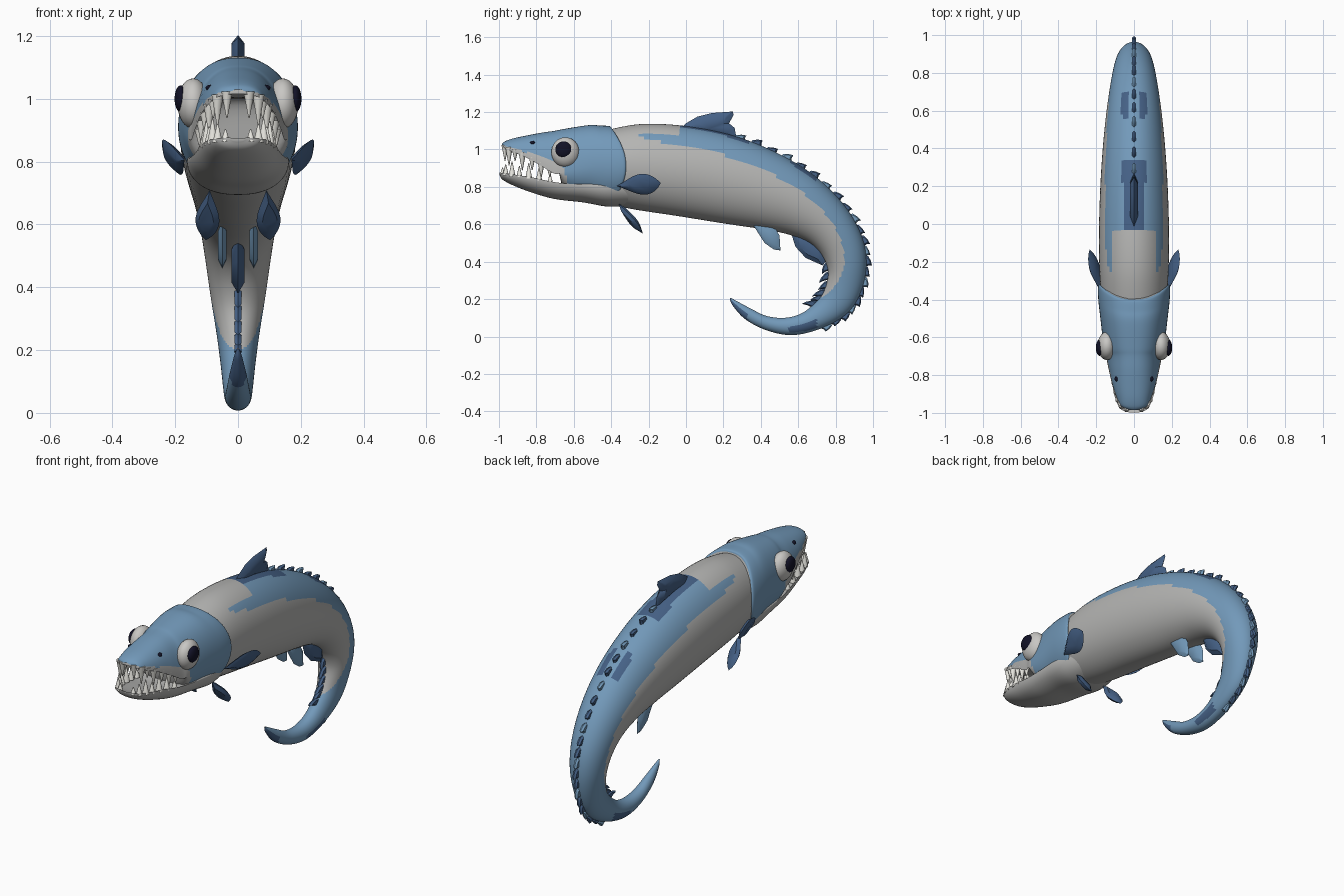
import bpy, bmesh
from math import sin, cos, pi, copysign
from mathutils import Vector, Matrix

if "Cube" in bpy.data.objects:
    bpy.data.objects.remove(bpy.data.objects["Cube"])


def material(name, rgb):
    m = bpy.data.materials.new(name)
    m.use_nodes = True
    m.diffuse_color = (*rgb, 1)
    bsdf = m.node_tree.nodes["Principled BSDF"]
    bsdf.inputs["Base Color"].default_value = (*rgb, 1)
    bsdf.inputs["Roughness"].default_value = 0.7
    return m


BLUE = material("back blue", (0.17, 0.32, 0.49))
GREY = material("belly grey", (0.46, 0.46, 0.45))
NAVY = material("fin blue", (0.06, 0.12, 0.24))
TOOTH = material("tooth white", (0.82, 0.81, 0.76))
EYE = material("eye grey", (0.58, 0.57, 0.55))
PUPIL = material("pupil black", (0.006, 0.006, 0.02))
SKIN = [BLUE, GREY, NAVY]
parts = []


def finish(name, bm, mats):
    bmesh.ops.recalc_face_normals(bm, faces=bm.faces)
    mesh = bpy.data.meshes.new(name)
    bm.to_mesh(mesh)
    bm.free()
    for m in mats:
        mesh.materials.append(m)
    ob = bpy.data.objects.new(name, mesh)
    bpy.context.collection.objects.link(ob)
    parts.append(ob)
    return ob


def blend(table, t):
    """Smooth interpolation between the rows of a station table."""
    i = min(int(t), len(table) - 2)
    f = t - i
    rows = [table[max(0, min(len(table) - 1, i + k))] for k in (-1, 0, 1, 2)]
    return [b + f * (c - a + f * (2 * a - 5 * b + 4 * c - d + f * (3 * (b - c) + d - a))) / 2
            for a, b, c, d in zip(*rows)]


def loft(name, table, ring, paint, sub=8, n=64):
    bm = bmesh.new()
    stations = [blend(table, k / sub) for k in range((len(table) - 1) * sub + 1)]
    rings = [[bm.verts.new(ring(s, 2 * pi * j / n)) for j in range(n)] for s in stations]
    for s, r0, r1 in zip(stations, rings, rings[1:]):
        for j in range(n):
            k = (j + 1) % n
            f = bm.faces.new((r0[j], r0[k], r1[k], r1[j]))
            f.material_index = paint(s, f.calc_center_median(), sin(2 * pi * (j + 0.5) / n))
    for r in (rings[0], rings[-1]):
        bm.faces.new(r).material_index = 1
    return finish(name, bm, SKIN)


# Body: top y, top z, bottom y, bottom z, half width, height where the blue starts
BODY = [
    (-.48, 1.09, -.48, .72, .165, .62), (-.25, 1.135, -.28, .68, .182, .62),
    (0, 1.125, -.05, .645, .185, .56), (.25, 1.075, .2, .605, .177, .5),
    (.48, .985, .4, .575, .162, .43), (.68, .865, .55, .545, .143, .33),
    (.84, .71, .66, .5, .122, .2), (.935, .55, .73, .43, .104, 0),
    (.965, .4, .76, .34, .087, -.2), (.94, .25, .74, .25, .068, -.65),
    (.87, .13, .7, .19, .056, -1.1), (.74, .05, .62, .125, .048, -1.1),
    (.58, .008, .53, .1, .043, -1.1), (.44, .03, .43, .11, .037, -1.1),
    (.32, .09, .345, .15, .027, -1.1), (.25, .165, .27, .19, .013, -1.1),
    (.234, .203, .238, .207, .003, -1.1)]


def body_ring(s, a):
    top, bottom = Vector((0, s[0], s[1])), Vector((0, s[2], s[3]))
    return (top + bottom) / 2 + (top - bottom) / 2 * sin(a) + Vector((s[4] * cos(a), 0, 0))


def body_paint(s, c, v):
    x, y = abs(c.x), c.y
    if v > 0 and (x < .06 and -.02 < y < .33 or .03 < x < .065 and .55 < y < .7):
        return 2
    if y < -.24 or (y < -.03 and x < .115) or v < s[5]:
        return 1
    return 0


loft("body", BODY, body_ring, body_paint)

# Head and jaw: y, half width, lip height, rise above lip, rise below lip, rear bow
HEAD = [
    (-.985, .025, 1.015, .015, 0, 0), (-.965, .068, 1.005, .04, .01, 0),
    (-.92, .092, .985, .075, .03, 0), (-.85, .115, .955, .12, .05, 0),
    (-.77, .134, .91, .18, .09, 0), (-.7, .148, .87, .23, .11, 0),
    (-.65, .16, .88, .23, -.1, 0), (-.5, .178, .91, .22, -.18, .02),
    (-.4, .189, .91, .218, -.2, .06), (-.335, .19, .91, .215, -.205, .075),
    (-.32, .182, .91, .205, -.2, .08)]
JAW = [
    (-.998, .025, .877, -.003, -.012, 0), (-.98, .07, .873, -.01, -.035, 0),
    (-.92, .1, .866, -.025, -.06, 0), (-.82, .12, .85, -.03, -.082, 0),
    (-.7, .138, .825, -.02, -.09, 0), (-.55, .155, .81, .02, -.093, 0),
    (-.42, .162, .8, .05, -.105, 0), (-.3, .14, .8, .03, -.1, 0)]


def head_ring(s, a):
    y, w, lip, above, below, bow = s
    c, v = cos(a), sin(a)
    z = lip + (above * v if v > 0 else -below * v)
    return Vector((w * copysign(abs(c) ** .85, c), y - bow * v * v, z))


def head_paint(s, c, v):
    if c.y < -.67:
        return 0 if v > 0 and c.z > 1.02 - .3 * (c.y + .97) else 1
    return 0 if c.z > max(.77, .93 - 2.6 * (c.y + .67)) else 1


loft("head", HEAD, head_ring, head_paint)
loft("lower_jaw", JAW, head_ring, lambda s, c, v: 1)


def ellipsoid(name, centre, radii, mat):
    bm = bmesh.new()
    bmesh.ops.create_uvsphere(bm, u_segments=28, v_segments=16, radius=1,
                              matrix=Matrix.Translation(centre) @ Matrix.Diagonal((*radii, 1)))
    finish(name, bm, [mat])


def teeth(name, table, steps, direction):
    """Cones standing along both sides of a lip."""
    bm = bmesh.new()
    for t, height in steps:
        for side in (0, pi):
            p = head_ring(blend(table, t), side)
            p.x *= .88
            p.y += .012
            p.z += direction * (height / 2 - .012)
            bmesh.ops.create_cone(bm, cap_ends=True, segments=10, radius2=.002, depth=height,
                                  radius1=.012 + height / 12,
                                  matrix=Matrix.Translation(p) @ Matrix.Rotation(pi * (direction < 0), 4, 'X'))
    finish(name, bm, [TOOTH])


teeth("upper_teeth", HEAD, [(.4, .085), (1.2, .1), (1.9, .06), (2.5, .095), (3.2, .07), (3.8, .08), (4.4, .05)], -1)
teeth("lower_teeth", JAW, [(.5, .04), (1.1, .06), (1.7, .08), (2.2, .06), (2.7, .085), (3.2, .07), (3.7, .05)], 1)


def fin(name, outline, origin, u, v, thick, mat):
    """Lens-shaped plate with a thin rim, spanned by u and v."""
    bm = bmesh.new()
    origin, u, v = Vector(origin), Vector(u), Vector(v)
    normal = u.cross(v).normalized()
    rim = [origin + u * a + v * b for a, b in outline]
    mid = sum(rim, Vector()) / len(rim)
    edge = [bm.verts.new(p) for p in rim]
    for side in (1, -1):
        inner = [bm.verts.new(mid.lerp(p, .6) + normal * thick * side) for p in rim]
        bm.faces.new(inner)
        for i in range(len(rim)):
            k = (i + 1) % len(rim)
            bm.faces.new((edge[i], edge[k], inner[k], inner[i]))
    return finish(name, bm, [mat])


# Rounded paddle outline, unit length and half width
half = [(k / 12, sin(pi * (k / 12) ** 1.4) ** .8) for k in range(1, 12)]
PADDLE = [(0, 0)] + half + [(1, 0)] + [(a, -b) for a, b in reversed(half)]
VENTRAL = [(.35, .61), (.46, .61), (.5, .54), (.505, .46), (.47, .465), (.42, .5)]

for side, label in ((1, "left"), (-1, "right")):
    ellipsoid(label + "_eye", (side * .143, -.645, .985), (.05, .075, .08), EYE)
    ellipsoid(label + "_pupil", (side * .182, -.655, 1), (.02, .043, .043), PUPIL)
    ellipsoid(label + "_nostril", (side * .088, -.82, 1.035), (.015, .014, .01), PUPIL)
    fin(label + "_pectoral_fin", PADDLE, (side * .17, -.37, .805), (side * .065, .235, .015),
        (side * .026, -.01, .056), .014, NAVY)
    fin(label + "_pelvic_fin", PADDLE, (side * .09, -.36, .71), (side * .012, .13, -.16),
        (side * .038, .01, .006), .016, NAVY)
    fin(label + "_ventral_fin", VENTRAL, (side * .05, 0, 0), (0, 1, 0), (0, 0, 1), .014, BLUE)

# Single fins on the centre line
DORSAL = [(-.04, 1.1), (0, 1.14), (.06, 1.175), (.14, 1.195), (.25, 1.203), (.255, 1.185),
          (.23, 1.14), (.26, 1.115), (.27, 1.06), (.1, 1.09)]
ANAL = [(.56, .56), (.585, .48), (.64, .42), (.73, .38), (.745, .4), (.74, .46), (.66, .56)]
for name, outline in (("dorsal_fin", DORSAL), ("anal_fin", ANAL)):
    fin(name, outline, (0, 0, 0), (0, 1, 0), (0, 0, 1), .02, NAVY)

# Rows of small raked finlets following the back and the underside of the tail
FINLET = [(-.5, -.4), (-.3, .35), (.15, .8), (.6, 1), (.5, .4), (.55, -.4)]
for name, first, last, count, angle, length, height in (
        ("back_finlet", 3.15, 10.9, 22, pi / 2, .062, .03),
        ("tail_finlet", 7.6, 10.2, 6, -pi / 2, .05, .05)):
    for k in range(count):
        t = first + (last - first) * k / (count - 1)
        p = body_ring(blend(BODY, t), angle)
        ahead = body_ring(blend(BODY, t + .05), angle) - p
        out = p - body_ring(blend(BODY, t), -angle)
        size = 1 if k % 2 else .75
        fin(f"{name}_{k + 1}", FINLET, p, ahead.normalized() * length,
            out.normalized() * height * size, .011, NAVY if k % 3 or angle < 0 else BLUE)

# Smooth shading with sharp edges kept
bpy.ops.object.select_all(action='DESELECT')
for ob in parts:
    ob.select_set(True)
bpy.context.view_layer.objects.active = parts[0]
bpy.ops.object.shade_smooth_by_angle(angle=.75)
